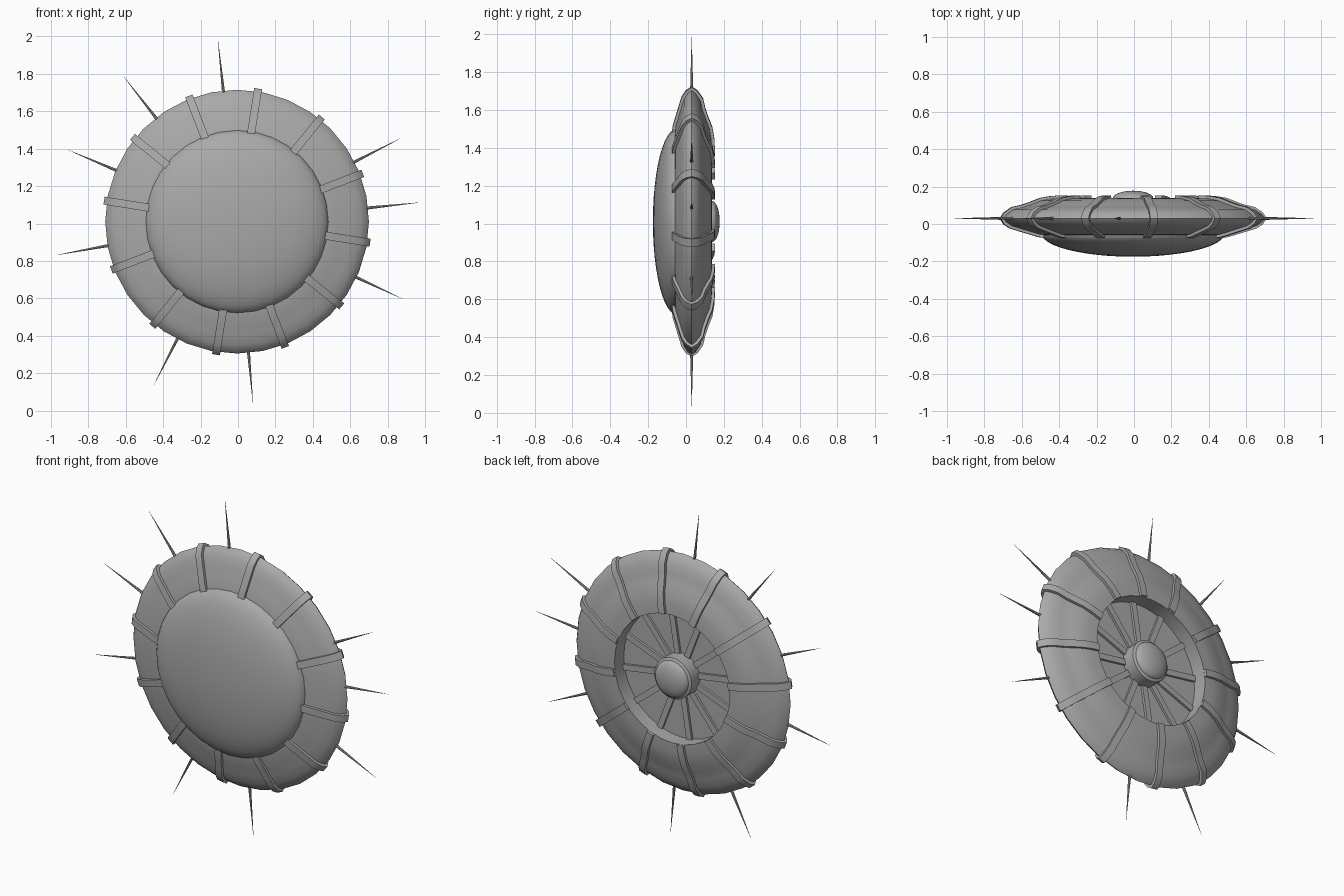
import bpy, bmesh, math
from mathutils import Matrix, Vector

if "Cube" in bpy.data.objects:
    bpy.data.objects.remove(bpy.data.objects["Cube"], do_unlink=True)

CENTRE = Vector((-0.005, 0, 1.01))
RIM_Y = 0.03

grey = bpy.data.materials.new("plain grey")
grey.use_nodes = True
grey.diffuse_color = (0.4, 0.4, 0.4, 1)
grey.node_tree.nodes["Principled BSDF"].inputs["Base Color"].default_value = (0.4, 0.4, 0.4, 1)


def finish(name, bm, smooth=True):
    bmesh.ops.recalc_face_normals(bm, faces=bm.faces)
    mesh = bpy.data.meshes.new(name)
    bm.to_mesh(mesh)
    bm.free()
    mesh.materials.append(grey)
    obj = bpy.data.objects.new(name, mesh)
    bpy.context.collection.objects.link(obj)
    obj.location = CENTRE
    if smooth:
        bpy.ops.object.select_all(action="DESELECT")
        obj.select_set(True)
        bpy.context.view_layer.objects.active = obj
        bpy.ops.object.shade_smooth_by_angle(angle=math.radians(32))
    return obj


def lathe(name, profile, sides=32):
    """Spin (radius, y) points around the y axis."""
    bm = bmesh.new()
    verts = [bm.verts.new((r, y, 0)) for r, y in profile]
    edges = [bm.edges.new(pair) for pair in zip(verts, verts[1:])]
    bmesh.ops.spin(bm, geom=verts + edges, cent=(0, 0, 0), axis=(0, 1, 0),
                   angle=math.tau, steps=sides)
    bmesh.ops.remove_doubles(bm, verts=bm.verts, dist=0.0005)
    return finish(name, bm)


def dome(radius, base, depth, steps):
    return [(radius * math.cos(a), base + depth * math.sin(a))
            for a in (math.pi / 2 * i / steps for i in range(steps + 1))]


def band(name, outer, inner, width):
    """Rectangular strip along matching outer and inner (radius, y) paths."""
    bm = bmesh.new()
    rings = [[bm.verts.new((r, y, s * width / 2)) for (r, y), s in
              ((o, -1), (o, 1), (i, 1), (i, -1))] for o, i in zip(outer, inner)]
    for a, b in zip(rings, rings[1:]):
        for k in range(4):
            n = (k + 1) % 4
            bm.faces.new((a[k], a[n], b[n], b[k]))
    bm.faces.new(rings[0])
    bm.faces.new(rings[-1])
    return finish(name, bm)


def around(first, angles):
    """Place linked copies at the given angles in the front view."""
    for n, angle in enumerate(angles):
        obj = first if n == 0 else first.copy()
        if n:
            bpy.context.collection.objects.link(obj)
            obj.name = f"{first.name}_{n + 1}"
        obj.rotation_euler = (0, -math.radians(angle), 0)


# Disc body with a recess in its back
shell = [(0.46, -0.062), (0.51, -0.055), (0.56, -0.04), (0.61, -0.025),
         (0.66, -0.01), (0.69, 0.01), (0.705, RIM_Y), (0.69, 0.05),
         (0.65, 0.077), (0.60, 0.088), (0.55, 0.105), (0.50, 0.125),
         (0.44, 0.135), (0.38, 0.138)]
lathe("disc_body", [(0, -0.055)] + shell + [(0.38, 0.05), (0, 0.05)])

# Front dome
lathe("front_dome", [(0.47, -0.03)] + dome(0.49, -0.05, -0.125, 12), 32)

# Back hub with its cap
lathe("back_hub", [(0.122, 0.04), (0.122, 0.13), (0.105, 0.14), (0, 0.14)])
lathe("hub_cap", dome(0.108, 0.138, 0.04, 7))

# Straps wrapped over the rim
path = [Vector(p) for p in shell]
outer, inner = [], []
for i, p in enumerate(path):
    t = (path[min(i + 1, len(path) - 1)] - path[max(i - 1, 0)]).normalized()
    normal = Vector((t.y, -t.x))
    outer.append(p + normal * 0.015)
    inner.append(p - normal * 0.008)
strap_angles = [21 + 30 * i for i in range(12)]
around(band("strap", outer, inner, 0.042), strap_angles)

# Spokes on the recess floor
around(band("spoke", [(0.10, 0.064), (0.385, 0.064)],
            [(0.10, 0.045), (0.385, 0.045)], 0.035), strap_angles)

# Thin spikes around the rim
bm = bmesh.new()
bmesh.ops.create_cone(bm, segments=8, radius1=0.009, radius2=0.0005, depth=0.31, cap_ends=True,
                      matrix=Matrix.Translation((0.825, RIM_Y, 0)) @ Matrix.Rotation(math.pi / 2, 4, "Y"))
around(finish("spike", bm), [6, 27, 96, 128, 157, 190.5, 243, 275, 335])
